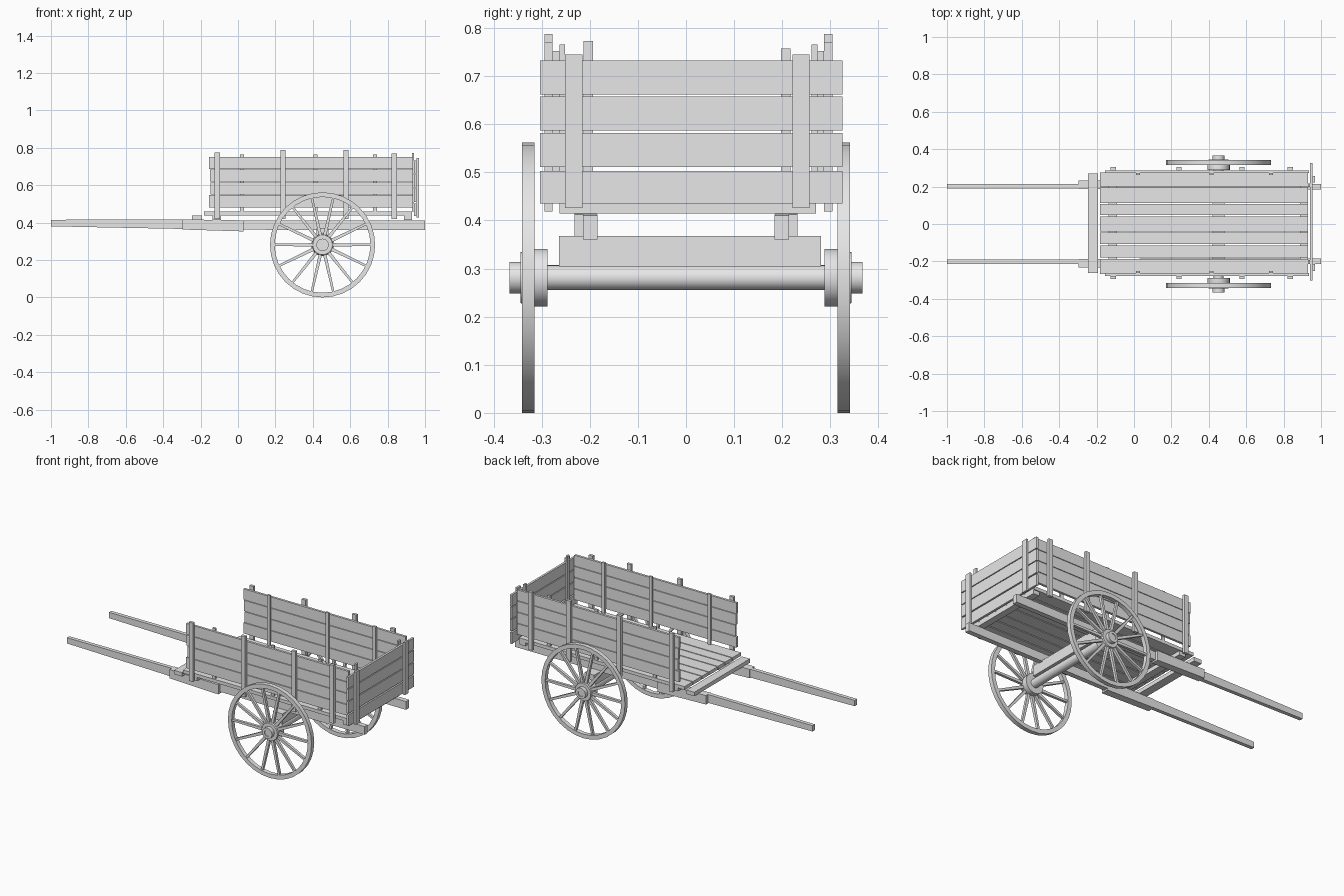
import bpy, bmesh, math
from mathutils import Matrix, Vector

cube = bpy.data.objects.get("Cube")
if cube:
    bpy.data.objects.remove(cube, do_unlink=True)

wood = bpy.data.materials.new("grey_wood")
wood.use_nodes = True
grey = (0.8, 0.8, 0.8, 1)
wood.diffuse_color = grey
wood.node_tree.nodes["Principled BSDF"].inputs["Base Color"].default_value = grey


def finish(name, bm, smooth=False):
    bmesh.ops.recalc_face_normals(bm, faces=bm.faces[:])
    mesh = bpy.data.meshes.new(name)
    bm.to_mesh(mesh)
    bm.free()
    mesh.materials.append(wood)
    obj = bpy.data.objects.new(name, mesh)
    bpy.context.collection.objects.link(obj)
    if smooth:
        bpy.ops.object.select_all(action='DESELECT')
        obj.select_set(True)
        bpy.context.view_layer.objects.active = obj
        bpy.ops.object.shade_smooth_by_angle(angle=math.radians(35))
    return obj


def add_box(bm, x, y, z, end_z=None):
    """Box from ranges; end_z gives a different height range at the far x end."""
    sections = ((x[0], z), (x[1], end_z or z))
    rings = [[bm.verts.new((px, py, pz)) for py, pz in
              ((y[0], r[0]), (y[1], r[0]), (y[1], r[1]), (y[0], r[1]))]
             for px, r in sections]
    bm.faces.new(rings[0])
    bm.faces.new(rings[1])
    for i in range(4):
        j = (i + 1) % 4
        bm.faces.new((rings[0][i], rings[0][j], rings[1][j], rings[1][i]))


def box(name, x, y, z, end_z=None):
    bm = bmesh.new()
    add_box(bm, x, y, z, end_z)
    return finish(name, bm)


def lathe(name, profile, centre, steps=32, closed=False):
    """Turn (radius, y) points round the y axis."""
    bm = bmesh.new()
    pts = [bm.verts.new((r, y, 0)) for r, y in profile]
    edges = [bm.edges.new(p) for p in zip(pts, pts[1:])]
    if closed:
        edges.append(bm.edges.new((pts[-1], pts[0])))
    bmesh.ops.spin(bm, geom=pts + edges, cent=(0, 0, 0), axis=(0, 1, 0),
                   angle=math.tau, steps=steps, use_duplicate=False)
    bmesh.ops.remove_doubles(bm, verts=bm.verts[:], dist=1e-5)
    bmesh.ops.translate(bm, verts=bm.verts[:], vec=centre)
    return finish(name, bm, True)


def span(side, a, b, shift=0.0):
    return tuple(sorted((side * a + shift, side * b + shift)))


AXLE = Vector((0.452, 0, 0.281))
SIDE_STAKES = ((-0.111, 0.775), (0.24, 0.787), (0.578, 0.787), (0.835, 0.77))
INNER_STAKES = (0.022, 0.415, 0.732)

for side, label in ((1, "left"), (-1, "right")):
    # Shaft, reinforcing block and chassis beam
    box(f"{label}_shaft", (-1, -0.29), span(side, 0.19, 0.213), (0.38, 0.415), (0.366, 0.417))
    box(f"{label}_shaft_block", (-0.297, 0.03), span(side, 0.186, 0.232), (0.363, 0.417), (0.353, 0.412))
    box(f"{label}_beam", (0.03, 1), span(side, 0.184, 0.214), (0.362, 0.412), (0.36, 0.41))

    # Side wall planks and stakes
    for i in range(4):
        top = 0.752 - i * 0.0685
        box(f"{label}_side_plank_{i + 1}", (-0.155 + 0.004 * (i % 3), 0.935),
            span(side, 0.268, 0.282, 0.005), (top - 0.065, top))
    for i, (x, top) in enumerate(SIDE_STAKES):
        box(f"{label}_outer_stake_{i + 1}", (x - 0.014, x + 0.014),
            span(side, 0.282, 0.299, 0.005), (0.418, top))
    for i, x in enumerate(INNER_STAKES):
        box(f"{label}_inner_stake_{i + 1}", (x - 0.01, x + 0.01),
            span(side, 0.256, 0.268, 0.005), (0.45, 0.765))

    # Tailgate posts
    box(f"{label}_tailgate_inner_post", (0.931, 0.942), span(side, 0.195, 0.215, 0.002),
        (0.46, 0.765 - side * 0.008))
    box(f"{label}_tailgate_outer_post", (0.955, 0.967), span(side, 0.218, 0.254, 0.003), (0.426, 0.745))

    # Wheel rim, hub and spokes
    lathe(f"{label}_wheel_rim", [(0.281, side * 0.315), (0.281, side * 0.341),
                                 (0.256, side * 0.341), (0.256, side * 0.315)], AXLE, 32, True)
    lathe(f"{label}_wheel_hub", [(0, side * 0.288), (0.06, side * 0.288), (0.06, side * 0.315),
                                 (0.053, side * 0.344), (0.033, side * 0.344),
                                 (0.033, side * 0.367), (0.018, side * 0.367),
                                 (0.018, side * 0.362), (0, side * 0.362)], AXLE, 24)
    bm = bmesh.new()
    for i in range(14):
        start = len(bm.verts)
        add_box(bm, (0.045, 0.262), span(side, 0.32, 0.336), (-0.009, 0.009), (-0.006, 0.006))
        bm.verts.ensure_lookup_table()
        bmesh.ops.rotate(bm, verts=bm.verts[start:], cent=(0, 0, 0),
                         matrix=Matrix.Rotation(i * math.tau / 14, 3, 'Y'))
    bmesh.ops.translate(bm, verts=bm.verts[:], vec=AXLE)
    finish(f"{label}_wheel_spokes", bm)

# Floor planks
edges = (-0.27, -0.183, -0.111, -0.043, 0.044, 0.11, 0.198, 0.279)
for i, (a, b) in enumerate(zip(edges, edges[1:])):
    box(f"floor_plank_{i + 1}", (-0.183, 0.93), (a + 0.003, b - 0.003), (0.438, 0.458))

# Cross boards under the floor
for name, x0, x1 in (("front_cross_board", -0.245, -0.193), ("fore_floor_bearer", -0.135, -0.09),
                     ("rear_floor_bearer", 0.888, 0.93)):
    box(name, (x0, x1), (-0.263, 0.27), (0.414, 0.438))

# Tailgate planks
for i, (low, high) in enumerate(((0.435, 0.503), (0.511, 0.582), (0.587, 0.657), (0.662, 0.732))):
    box(f"tailgate_plank_{i + 1}", (0.942, 0.955), (-0.303, 0.325), (low, high))

# Axle and its bearer
lathe("axle", [(0, -0.29), (0.026, -0.29), (0.026, 0.29), (0, 0.29)], AXLE, 24)
box("axle_bearer", (0.42, 0.484), (-0.264, 0.281), (0.304, 0.368))
